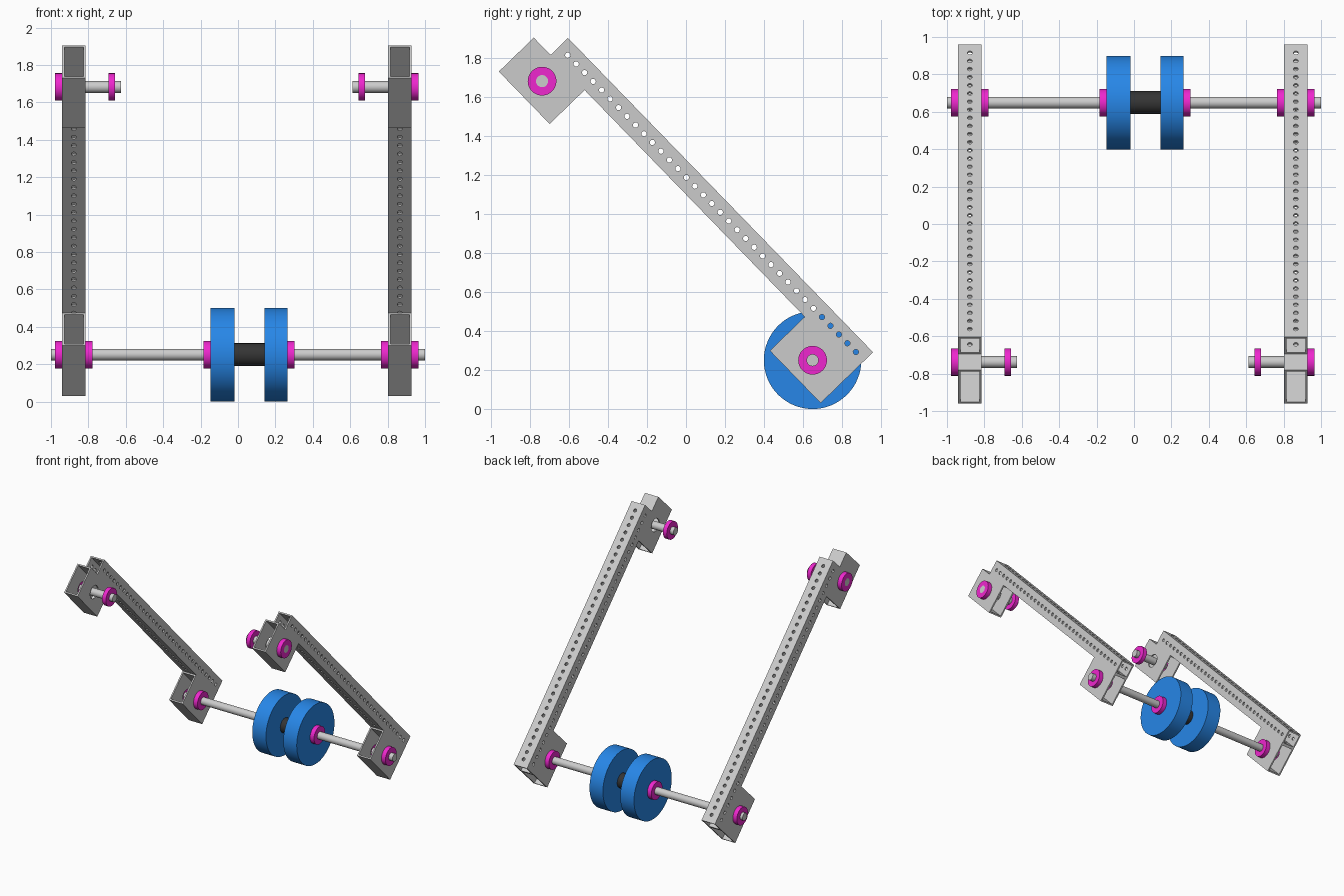
import bpy, bmesh
from math import radians, sin, cos, pi
from mathutils import Matrix

if "Cube" in bpy.data.objects:
    bpy.data.objects.remove(bpy.data.objects["Cube"])

TILT = Matrix.Rotation(radians(-45.85), 4, 'X')   # arm frame: y runs down the arm, z is its upper side
INCH = 0.0624
CX = -0.0065                                      # middle between the two arms
ARM_X = (CX - 0.8715, CX + 0.8715)
LOW = (0.649, 0.251)                              # axle centres (y, z)
HIGH = (-0.738, 1.682)


def material(name, rgb):
    m = bpy.data.materials.new(name)
    m.diffuse_color = (*rgb, 1)
    m.use_nodes = True
    m.node_tree.nodes["Principled BSDF"].inputs["Base Color"].default_value = m.diffuse_color
    return m


PINK = material("pink", (0.86, 0.02, 0.62))
BLUE = material("blue", (0.02, 0.24, 0.8))
DARK = material("dark", (0.035, 0.035, 0.035))


def add_object(name, bm, mat=None):
    bmesh.ops.recalc_face_normals(bm, faces=bm.faces)
    me = bpy.data.meshes.new(name)
    bm.to_mesh(me)
    bm.free()
    if mat:
        me.materials.append(mat)
    ob = bpy.data.objects.new(name, me)
    bpy.context.collection.objects.link(ob)
    return ob


def ring(name, x0, x1, centre, r_out, r_in=0.0, mat=None, seg=48):
    """Cylinder or ring along x."""
    bm = bmesh.new()
    y, z = centre

    def loop(x, r):
        return [bm.verts.new((x, y + r * cos(2 * pi * i / seg), z + r * sin(2 * pi * i / seg)))
                for i in range(seg)]
    loops = [loop(x0, r_out), loop(x1, r_out)]
    if r_in:
        loops += [loop(x1, r_in), loop(x0, r_in)]
        pairs = [(k, (k + 1) % 4) for k in range(4)]
    else:
        pairs = [(0, 1)]
        for l in loops:
            bm.faces.new(l)
    for a, b in pairs:
        for i in range(seg):
            j = (i + 1) % seg
            bm.faces.new((loops[a][i], loops[a][j], loops[b][j], loops[b][i]))
    return add_object(name, bm, mat)


def tube(name, u0, u1, v0, v1, wall=0.0115):
    """Open rectangular tube in the arm frame."""
    bm = bmesh.new()
    h = INCH

    def loop(u, t):
        return [bm.verts.new(p) for p in ((-h + t, u, v0 + t), (h - t, u, v0 + t),
                                          (h - t, u, v1 - t), (-h + t, u, v1 - t))]
    loops = [loop(u0, 0), loop(u1, 0), loop(u1, wall), loop(u0, wall)]
    for k in range(4):
        a, b = loops[k], loops[(k + 1) % 4]
        for i in range(4):
            j = (i + 1) % 4
            bm.faces.new((a[i], a[j], b[j], b[i]))
    return add_object(name, bm)


def drill(ob, points, radius, axis, seg):
    """Cut round holes through a tube along the given axis."""
    bm = bmesh.new()
    rot = Matrix.Rotation(pi / 2, 4, 'Y') if axis == 'X' else Matrix()
    for u, v in points:
        bmesh.ops.create_cone(bm, cap_ends=True, segments=seg, radius1=radius, radius2=radius,
                              depth=0.2, matrix=Matrix.Translation((0, u, v)) @ rot)
    cutter = add_object("cutter", bm)
    cutter.hide_render = True
    mod = ob.modifiers.new("holes", 'BOOLEAN')
    mod.operation = 'DIFFERENCE'
    mod.solver = 'EXACT'
    mod.object = cutter
    bpy.context.view_layer.update()
    me = bpy.data.meshes.new_from_object(ob.evaluated_get(bpy.context.evaluated_depsgraph_get()))
    ob.modifiers.clear()
    ob.data = me
    bpy.data.objects.remove(cutter)


# Arms: perforated square tube plus a drilled block at each end
V1, V0 = 0.8915, 0.8915 - 2 * INCH
VB = V0 - 4 * INCH
U0, U1 = -1.787, 0.4585
bar = tube("arm_bar", U0, U1, V0, V1)
step = (U1 - U0) / 36
holes = [(U0 + step * (i + 1), (V0 + V1) / 2) for i in range(35)]
drill(bar, holes, 0.0135, 'X', 16)
drill(bar, holes, 0.0135, 'Z', 16)
blocks = []
for name, a in (("upper_block", -1.9105), ("lower_block", U1 - 6 * INCH)):
    b = tube(name, a, a + 6 * INCH, VB, V0)
    drill(b, [(a + 3 * INCH, (VB + V0) / 2)], 0.054, 'X', 32)
    blocks.append(b)
for part in [bar] + blocks:
    twin = part.copy()
    bpy.context.collection.objects.link(twin)
    for ob, side, x in ((part, "left_", ARM_X[0]), (twin, "right_", ARM_X[1])):
        ob.name = side + part.name.replace("left_", "").split(".")[0]
        ob.matrix_world = Matrix.Translation((x, 0, 0)) @ TILT

# Lower axle with wheels, spacer
R_AXLE, R_COLLAR, T = 0.031, 0.0735, 0.037
ring("lower_axle", -1, 1, LOW, R_AXLE)
ring("left_wheel", -0.147, -0.020, LOW, 0.25, R_AXLE, BLUE, 64)
ring("right_wheel", 0.141, 0.265, LOW, 0.25, R_AXLE, BLUE, 64)
ring("wheel_spacer", -0.020, 0.141, LOW, 0.061, R_AXLE, DARK)

# Collars and upper stub axles
for x in (-0.147 - T, 0.265):
    ring("wheel_collar", x, x + T, LOW, R_COLLAR, R_AXLE, PINK)
for s, x, side in ((-1, ARM_X[0], "left"), (1, ARM_X[1], "right")):
    outer, inner = x + s * INCH, x - s * INCH

    def collar(name, a, b, c):
        ring(side + name, min(a, b), max(a, b), c, R_COLLAR, R_AXLE, PINK)
    collar("_lower_outer_collar", outer, outer + s * T, LOW)
    collar("_lower_inner_collar", inner, inner - s * T, LOW)
    collar("_upper_outer_collar", outer, outer + s * T, HIGH)
    collar("_upper_inner_collar", x - s * 0.186, x - s * 0.221, HIGH)
    a, b = sorted((outer + s * T, x - s * 0.252))
    ring(side + "_upper_axle", a, b, HIGH, R_AXLE)

# Smooth round surfaces, keep edges sharp
for ob in bpy.context.collection.objects:
    ob.select_set(True)
    bpy.context.view_layer.objects.active = ob
bpy.ops.object.shade_smooth_by_angle(angle=radians(30))
